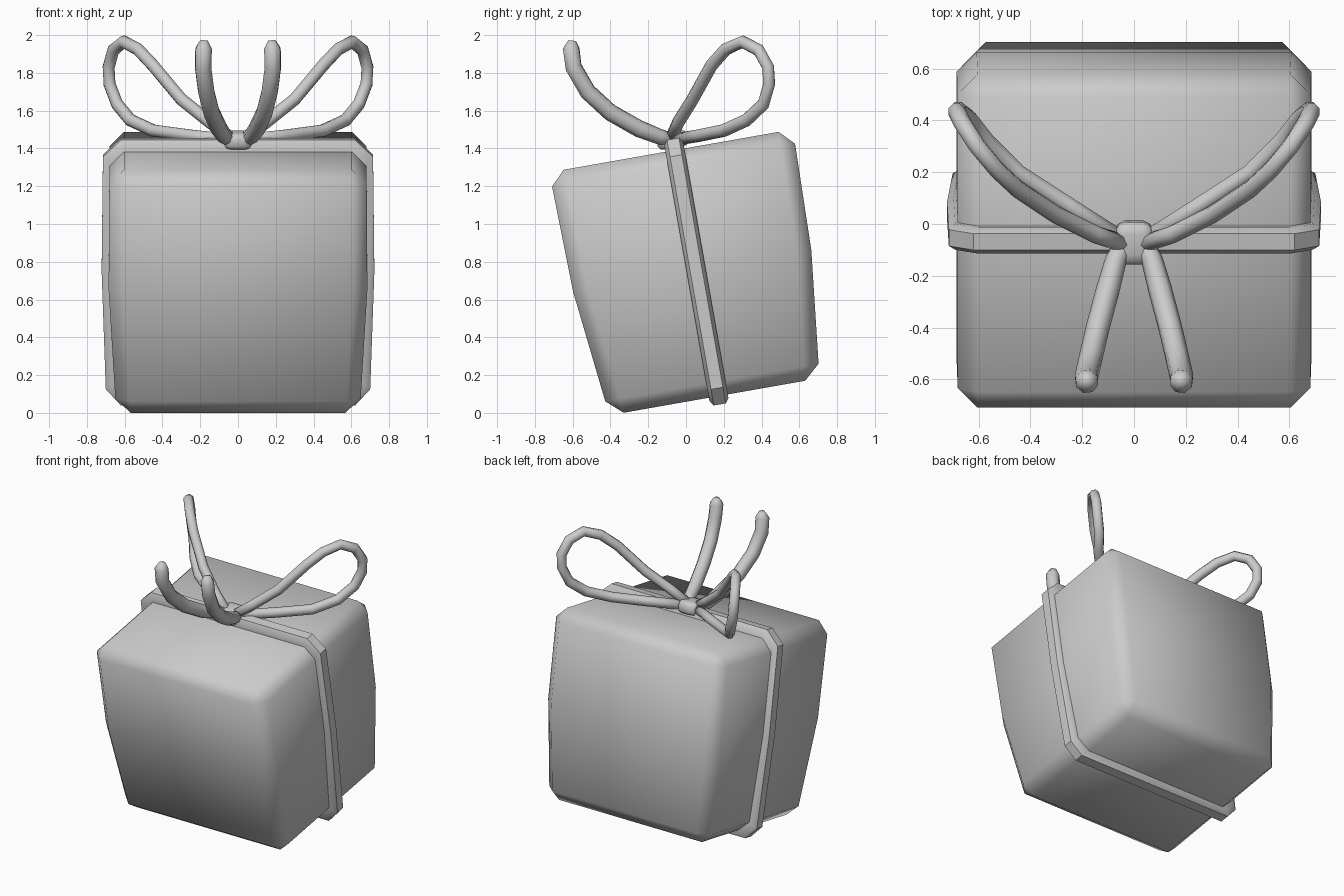
import bpy, bmesh, math
from mathutils import Matrix, Vector

if "Cube" in bpy.data.objects:
    bpy.data.objects.remove(bpy.data.objects["Cube"])

TILT = Matrix.Rotation(math.radians(10), 4, 'X')


def finish(name, bm, matrix=None, smooth=True):
    bmesh.ops.recalc_face_normals(bm, faces=bm.faces)
    if matrix:
        bm.transform(matrix)
    me = bpy.data.meshes.new(name)
    bm.to_mesh(me)
    bm.free()
    for p in me.polygons:
        p.use_smooth = smooth
    ob = bpy.data.objects.new(name, me)
    bpy.context.collection.objects.link(ob)
    return ob


def tube(name, pts, radii, sides=8):
    """Sweep a round section along a path, with capped ends."""
    bm = bmesh.new()
    pts = [Vector(p) for p in pts]
    rings, side = [], None
    for i, p in enumerate(pts):
        t = (pts[min(i + 1, len(pts) - 1)] - pts[max(i - 1, 0)]).normalized()
        if side is None:
            side = t.cross(Vector((0, 0, 1)))
        side = (side - t * side.dot(t)).normalized()
        up = t.cross(side)
        rings.append([bm.verts.new(p + radii[i] * (side * math.cos(a) + up * math.sin(a)))
                      for a in (2 * math.pi * k / sides for k in range(sides))])
    for a, b in zip(rings, rings[1:]):
        for k in range(sides):
            n = (k + 1) % sides
            bm.faces.new((a[k], a[n], b[n], b[k]))
    bm.faces.new(rings[0])
    bm.faces.new(rings[-1])
    return finish(name, bm)


# Box: tapered three-level block with chamfered edges
bm = bmesh.new()
levels = [(0.058, 0.645, 0.565), (0.733, 0.685, 0.64), (1.38, 0.68, 0.655)]
rings = [[bm.verts.new((sx * hx, 0.163 + sy * hy, z))
          for sx, sy in ((-1, -1), (1, -1), (1, 1), (-1, 1))] for z, hx, hy in levels]
for a, b in zip(rings, rings[1:]):
    for k in range(4):
        n = (k + 1) % 4
        bm.faces.new((a[k], a[n], b[n], b[k]))
bm.faces.new(rings[0])
bm.faces.new(rings[-1])
bmesh.ops.recalc_face_normals(bm, faces=bm.faces)
sharp = [e for e in bm.edges if e.calc_face_angle() > 0.8]
bmesh.ops.bevel(bm, geom=sharp, offset=0.077, segments=1, profile=0.5, affect='EDGES')
finish("gift_box", bm, TILT)

# Ribbon band around the box: (sideways offset, inset from outer line) section
bm = bmesh.new()
section = [(-0.051, 0.08), (-0.051, 0.025), (-0.032, 0.0),
           (0.032, 0.0), (0.051, 0.025), (0.051, 0.08)]
half = [(0.62, 0.013), (0.70, 0.10), (0.722, 0.733), (0.715, 1.35), (0.62, 1.44)]
path = half + [(-x, z) for x, z in reversed(half)]
rings = [[bm.verts.new((x * (1 - d / 0.72), 0.184 + u, 0.727 + (z - 0.727) * (1 - d / 0.714)))
          for u, d in section] for x, z in path]
for i, a in enumerate(rings):
    b = rings[(i + 1) % len(rings)]
    for k in range(len(section)):
        n = (k + 1) % len(section)
        bm.faces.new((a[k], a[n], b[n], b[k]))
band = finish("ribbon_band", bm, TILT)

# Bow loops and tails, mirrored left and right
loop = [(0.03, -0.08, 1.45), (0.15, -0.04, 1.54), (0.30, 0.035, 1.66), (0.45, 0.135, 1.84),
        (0.53, 0.21, 1.925), (0.605, 0.30, 1.965), (0.66, 0.385, 1.92), (0.685, 0.435, 1.83),
        (0.68, 0.44, 1.74), (0.64, 0.41, 1.635), (0.57, 0.32, 1.55), (0.45, 0.20, 1.495),
        (0.25, 0.07, 1.468), (0.03, -0.07, 1.445)]
tail = [(0.03, -0.06, 1.44), (0.07, -0.14, 1.462), (0.10, -0.25, 1.505), (0.14, -0.40, 1.59),
        (0.168, -0.52, 1.70), (0.185, -0.595, 1.83), (0.182, -0.608, 1.93), (0.18, -0.602, 1.97)]
for s, label in ((1, "right"), (-1, "left")):
    tube("bow_loop_" + label, [(s * x, y, z) for x, y, z in loop], [0.034] * len(loop))
    tube("bow_tail_" + label, [(s * x, y, z) for x, y, z in tail],
         [0.035, 0.042] + [0.046] * 5 + [0.022])

# Knot: rounded block over the band
bm = bmesh.new()
bmesh.ops.create_cube(bm, size=1)
bmesh.ops.bevel(bm, geom=bm.edges[:], offset=0.26, segments=2, profile=0.5, affect='EDGES')
finish("bow_knot", bm, Matrix.Translation((0, -0.072, 1.445)) @ TILT
       @ Matrix.Diagonal((0.145, 0.165, 0.09, 1)))

for ob in bpy.context.collection.objects:
    ob.select_set(True)
bpy.context.view_layer.objects.active = band
band.select_set(True)
for ob in bpy.context.collection.objects:
    ob.select_set(ob == band)
bpy.ops.object.shade_smooth_by_angle(angle=math.radians(40))
